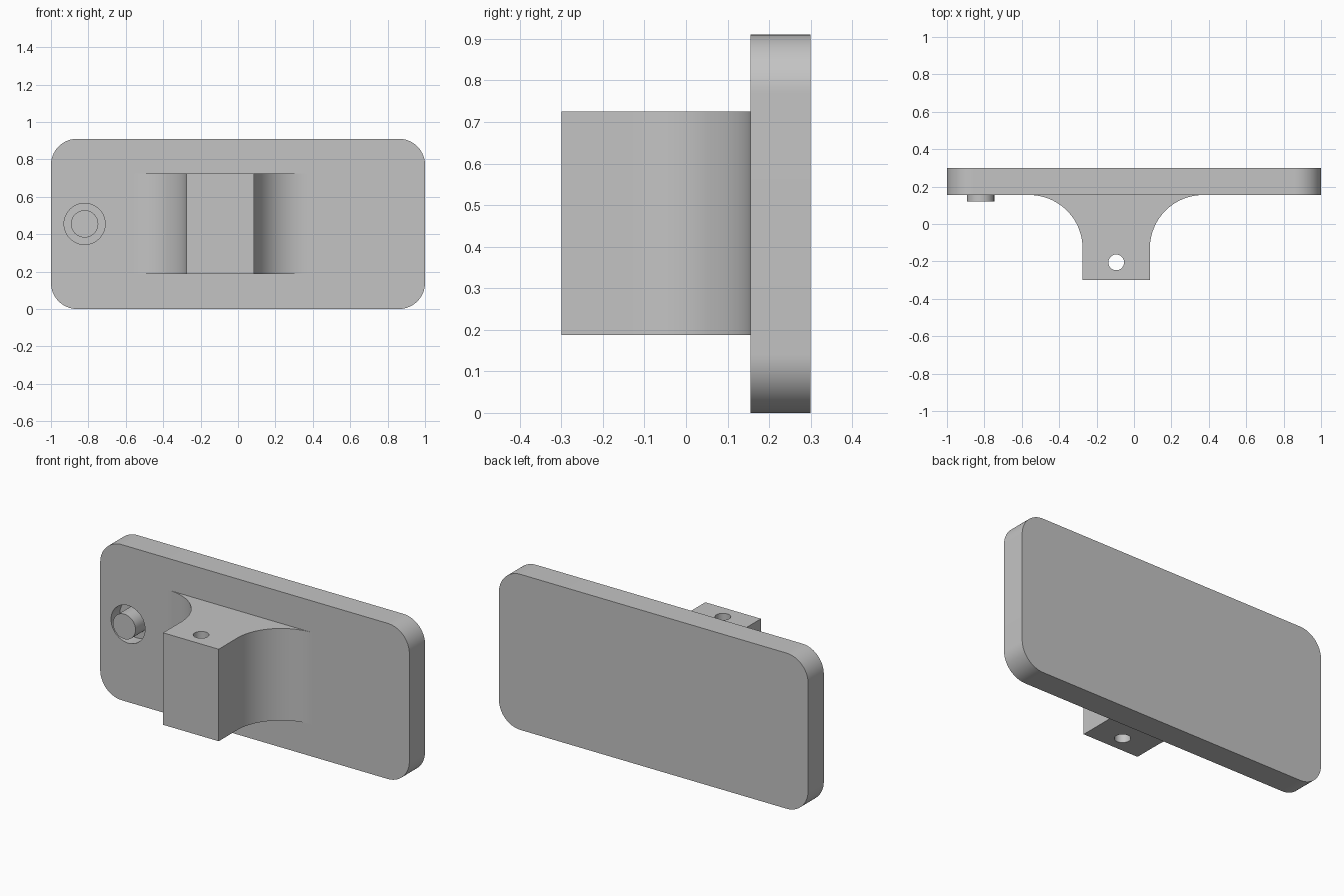
import bpy, bmesh
from math import sin, cos, pi, radians
from mathutils import Vector

cube = bpy.data.objects.get("Cube")
if cube:
    bpy.data.objects.remove(cube, do_unlink=True)

grey = bpy.data.materials.new("plain grey")
grey.use_nodes = True
grey.diffuse_color = (0.55, 0.55, 0.55, 1)
grey.node_tree.nodes["Principled BSDF"].inputs["Base Color"].default_value = grey.diffuse_color

PLATE_FRONT, PLATE_BACK, HEIGHT = 0.155, 0.30, 0.91


def arc(cx, cy, r, start, end, n=20):
    """Points along an arc, angles in degrees."""
    angles = [radians(start + (end - start) * i / n) for i in range(n + 1)]
    return [(cx + r * cos(a), cy + r * sin(a)) for a in angles]


def prism(name, profile, axis, low, high):
    """Extrude a 2D profile along y (profile is x, z) or z (profile is x, y)."""
    place = (lambda p, d: (p[0], d, p[1])) if axis == "y" else (lambda p, d: (p[0], p[1], d))
    bm = bmesh.new()
    face = bm.faces.new([bm.verts.new(place(p, low)) for p in profile])
    out = bmesh.ops.extrude_face_region(bm, geom=[face])
    moved = [v for v in out["geom"] if isinstance(v, bmesh.types.BMVert)]
    shift = Vector(place((0, 0), high - low))
    bmesh.ops.translate(bm, verts=moved, vec=shift)
    bmesh.ops.recalc_face_normals(bm, faces=bm.faces)
    mesh = bpy.data.meshes.new(name)
    bm.to_mesh(mesh)
    bm.free()
    mesh.materials.append(grey)
    obj = bpy.data.objects.new(name, mesh)
    bpy.context.collection.objects.link(obj)
    return obj


def select(obj):
    bpy.ops.object.select_all(action="DESELECT")
    obj.select_set(True)
    bpy.context.view_layer.objects.active = obj


def cut(obj, cutter):
    """Subtract the cutter, then discard it."""
    cutter.hide_render = True
    mod = obj.modifiers.new("cut", "BOOLEAN")
    mod.operation, mod.solver, mod.object = "DIFFERENCE", "EXACT", cutter
    select(obj)
    bpy.ops.object.modifier_apply(modifier=mod.name)
    bpy.data.objects.remove(cutter, do_unlink=True)


def circle(cx, cy, r):
    return arc(cx, cy, r, 0, 360, 48)[:-1]


# Rounded back plate
R = 0.14
outline = (arc(1 - R, HEIGHT - R, R, 0, 90) + arc(R - 1, HEIGHT - R, R, 90, 180)
           + arc(R - 1, R, R, 180, 270) + arc(1 - R, R, R, 270, 360))
plate = prism("back_plate", outline, "y", PLATE_FRONT, PLATE_BACK)

# Round recess with a button standing in it
BX, BZ, FLOOR = -0.82, HEIGHT / 2, 0.235
cut(plate, prism("recess_cutter", circle(BX, BZ, 0.11), "y", 0.05, FLOOR))
button = prism("button", circle(BX, BZ, 0.073), "y", 0.12, FLOOR + 0.01)

# Flared bracket, mirrored about its own centre line
MID, HALF, FLARE = -0.095, 0.18, 0.285
side = [(HALF, -0.30)] + arc(HALF + FLARE, PLATE_FRONT - FLARE, FLARE, 180, 90, 28)
side.append((HALF + FLARE, PLATE_FRONT + 0.01))
profile = [(MID + x, y) for x, y in side] + [(MID - x, y) for x, y in reversed(side)]
bracket = prism("flared_bracket", profile, "z", 0.187, 0.725)

# Vertical pin hole through the bracket
cut(bracket, prism("pin_hole_cutter", circle(MID, -0.205, 0.042), "z", 0, HEIGHT))

for obj in (plate, button, bracket):
    select(obj)
    bpy.ops.object.shade_smooth_by_angle(angle=radians(30))
